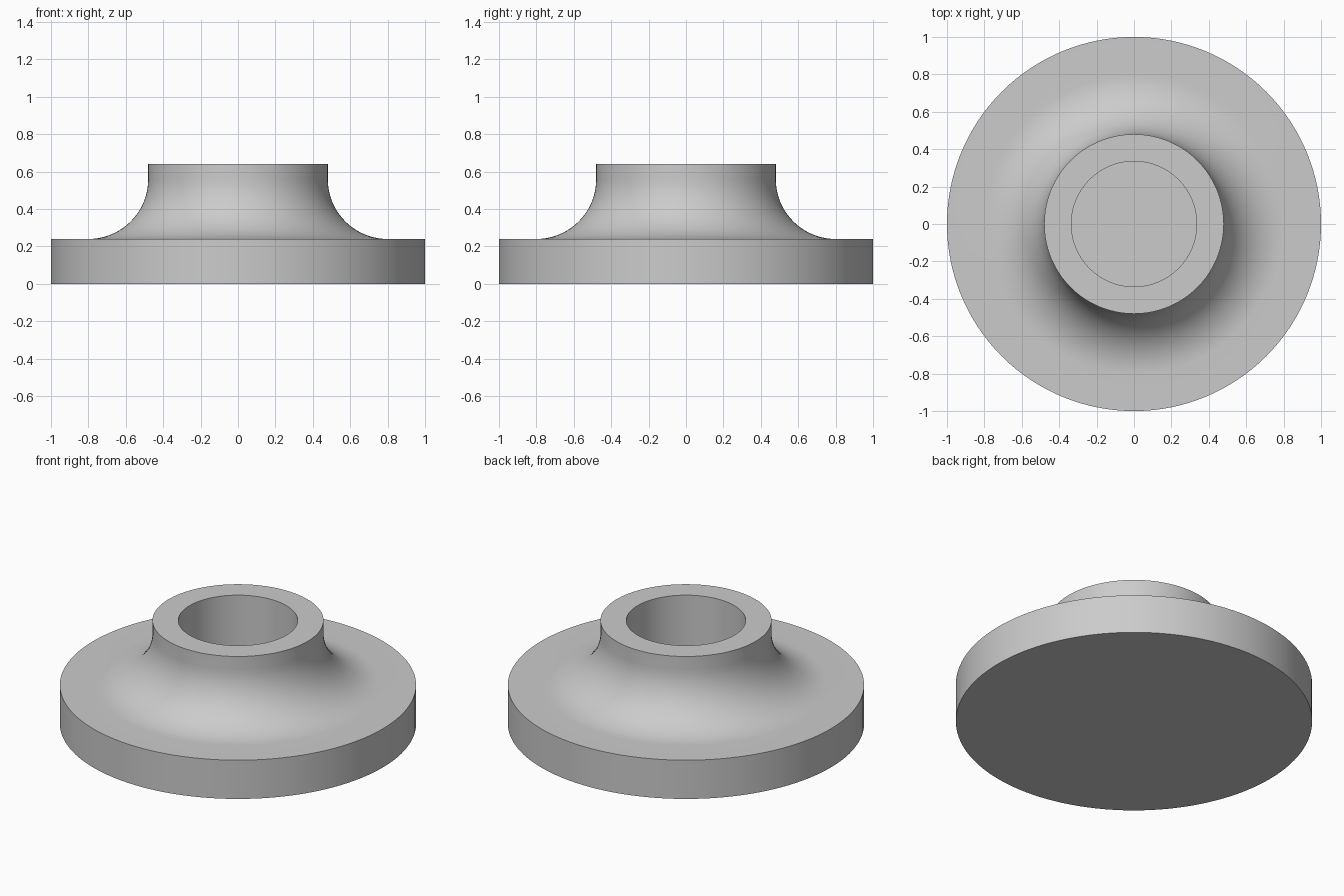
import bpy, bmesh, math
from mathutils import Vector

cube = bpy.data.objects.get("Cube")
if cube:
    bpy.data.objects.remove(cube, do_unlink=True)

# Main dimensions
FLANGE_R, FLANGE_Z = 1.0, 0.24
HUB_R, HUB_Z = 0.48, 0.64
BORE_R, BORE_FLOOR = 0.335, 0.24
FILLET = 0.32
SEGMENTS, ARC_STEPS = 128, 20

# Half section: base, flange rim, concave fillet, hub wall, blind bore
profile = [(0, 0), (FLANGE_R, 0), (FLANGE_R, FLANGE_Z)]
for i in range(ARC_STEPS + 1):
    a = math.pi / 2 * i / ARC_STEPS
    profile.append((HUB_R + FILLET * (1 - math.sin(a)),
                    FLANGE_Z + FILLET * (1 - math.cos(a))))
profile += [(HUB_R, HUB_Z), (BORE_R, HUB_Z), (BORE_R, BORE_FLOOR), (0, BORE_FLOOR)]

# Revolve the section about the z axis
bm = bmesh.new()
verts = [bm.verts.new((r, 0, z)) for r, z in profile]
edges = [bm.edges.new(pair) for pair in zip(verts, verts[1:])]
bmesh.ops.spin(bm, geom=verts + edges, cent=Vector(), axis=Vector((0, 0, 1)),
               angle=math.tau, steps=SEGMENTS, use_duplicate=False)
bmesh.ops.remove_doubles(bm, verts=bm.verts, dist=0.0001)
bmesh.ops.recalc_face_normals(bm, faces=bm.faces)
mesh = bpy.data.meshes.new("flanged_hub")
bm.to_mesh(mesh)
bm.free()
hub = bpy.data.objects.new("flanged_hub", mesh)
bpy.context.collection.objects.link(hub)

# Plain grey
grey = bpy.data.materials.new("light grey")
grey.use_nodes = True
colour = (0.6, 0.6, 0.6, 1)
grey.diffuse_color = colour
grey.node_tree.nodes["Principled BSDF"].inputs["Base Color"].default_value = colour
mesh.materials.append(grey)

# Smooth shading with crisp rims
bpy.ops.object.select_all(action="DESELECT")
hub.select_set(True)
bpy.context.view_layer.objects.active = hub
bpy.ops.object.shade_smooth_by_angle(angle=math.radians(30))
